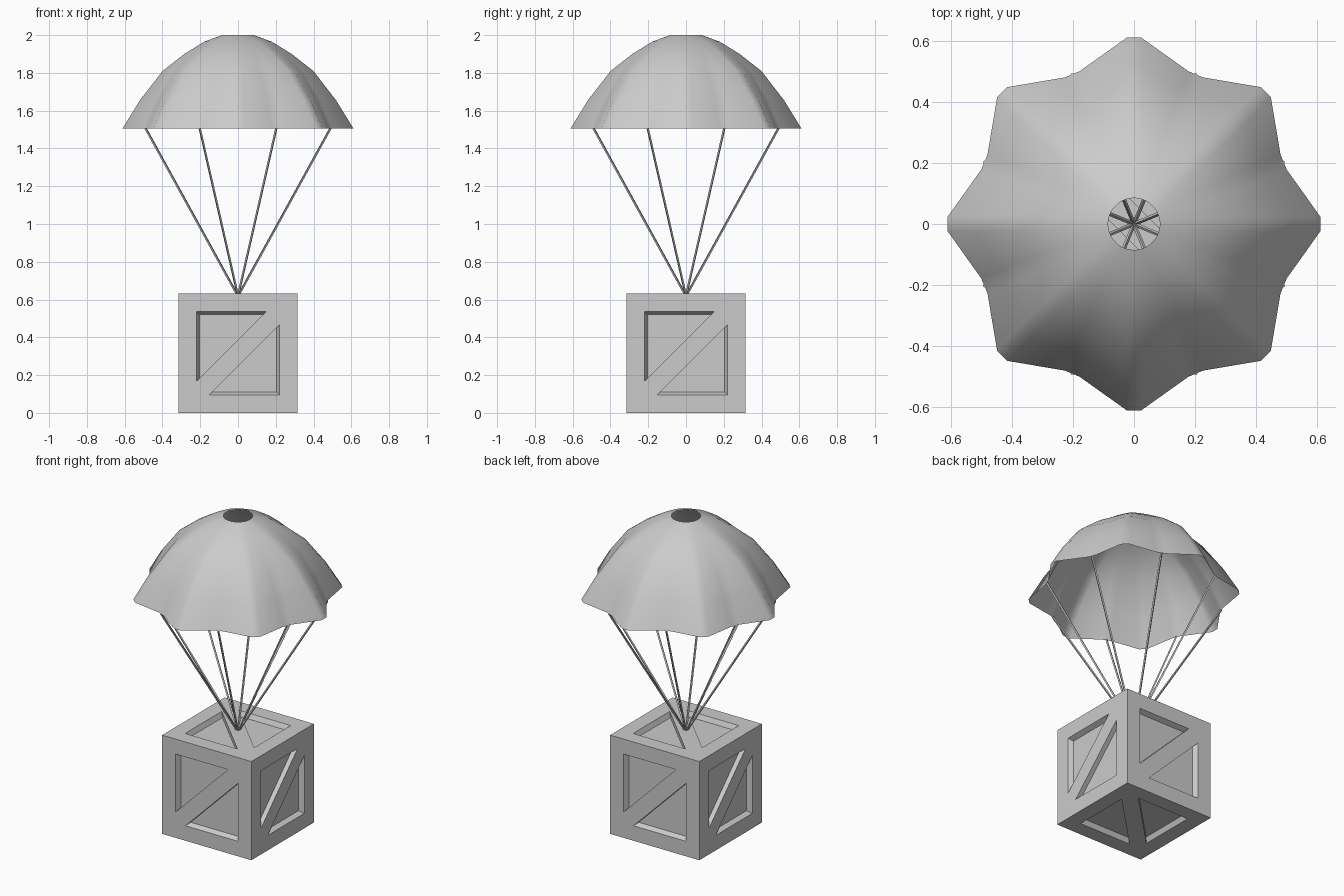
import bpy, bmesh
from math import radians, sin, cos
from mathutils import Vector

if "Cube" in bpy.data.objects:
    bpy.data.objects.remove(bpy.data.objects["Cube"])


def make_object(name, bm):
    bmesh.ops.recalc_face_normals(bm, faces=bm.faces)
    mesh = bpy.data.meshes.new(name)
    bm.to_mesh(mesh)
    bm.free()
    obj = bpy.data.objects.new(name, mesh)
    bpy.context.collection.objects.link(obj)
    return obj


HALF = 0.316
CENTER = Vector((0, 0, HALF))
X, Y, Z = Vector((1, 0, 0)), Vector((0, 1, 0)), Vector((0, 0, 1))

# Crate body
bm = bmesh.new()
bmesh.ops.create_cube(bm, size=2 * HALF)
bmesh.ops.translate(bm, verts=bm.verts, vec=CENTER)
crate = make_object("crate", bm)

# Triangular recesses: two per face, outer walls sloped, diagonal wall straight
DEPTH, SLOPE, OUT = 0.03, 0.015, 0.02
bm = bmesh.new()


def recess(n, u, v):
    rings = []
    for h, i in ((OUT, -SLOPE * OUT / DEPTH), (-DEPTH, SLOPE)):
        tri = ((-0.22 + i, 0.22 - i), (0.15 - i, 0.22 - i), (-0.22 + i, -0.15 + i))
        rings.append([bm.verts.new(CENTER + n * (HALF + h) + u * a + v * b)
                      for a, b in tri])
    top, low = rings
    bm.faces.new(top)
    bm.faces.new(low[::-1])
    for k in range(3):
        m = (k + 1) % 3
        bm.faces.new((top[k], low[k], low[m], top[m]))


for n, u, v in ((-Y, X, Z), (X, Y, Z), (Y, -X, Z), (-X, -Y, Z), (Z, X, -Y), (-Z, X, Y)):
    recess(n, u, v)
    recess(n, -u, -v)
cutter = make_object("recess_cutter", bm)
cutter.hide_render = True
mod = crate.modifiers.new("recesses", 'BOOLEAN')
mod.operation, mod.solver, mod.object = 'DIFFERENCE', 'EXACT', cutter
bpy.context.view_layer.objects.active = crate
bpy.ops.object.modifier_apply(modifier=mod.name)
bpy.data.objects.remove(cutter)

# Canopy: open dome with eight ridges and eight valleys, vent at the top
PROFILE = ((0.085, 2.0), (0.18, 1.965), (0.285, 1.9), (0.40, 1.81),
           (0.52, 1.655), (0.612, 1.505))
bm = bmesh.new()
rings = []
for r, z in PROFILE:
    t = (r - 0.085) / 0.527
    ring = []
    for k in range(16):
        valley = k % 2
        rad = r * (1 - 0.131 * t * valley)
        # each ridge and valley is a narrow pair, evening out towards the vent
        spread = 5.6 + (2.9 if valley else 2.2) * t - 5.6 * t
        for s in (-1, 1):
            a = radians(22.5 * k + s * spread)
            ring.append(bm.verts.new((rad * cos(a), rad * sin(a), z)))
    rings.append(ring)
for top, low in zip(rings, rings[1:]):
    for k in range(32):
        m = (k + 1) % 32
        bm.faces.new((top[k], low[k], low[m], top[m]))
canopy = make_object("canopy", bm)
canopy.data.shade_smooth()

# Suspension lines from the valleys of the rim to the crate top
bm = bmesh.new()
for k in range(8):
    a = radians(22.5 + 45 * k)
    d = Vector((cos(a), sin(a), 0))
    start, end = d * 0.007 + Z * 0.63, d * 0.53 + Z * 1.507
    axis = end - start
    made = bmesh.ops.create_cone(bm, cap_ends=True, segments=4, radius1=0.0065,
                                 radius2=0.0065, depth=axis.length)
    rot = axis.to_track_quat('Z', 'Y').to_matrix()
    bmesh.ops.rotate(bm, verts=made["verts"], cent=(0, 0, 0), matrix=rot)
    bmesh.ops.translate(bm, verts=made["verts"], vec=(start + end) / 2)
make_object("suspension_lines", bm)
